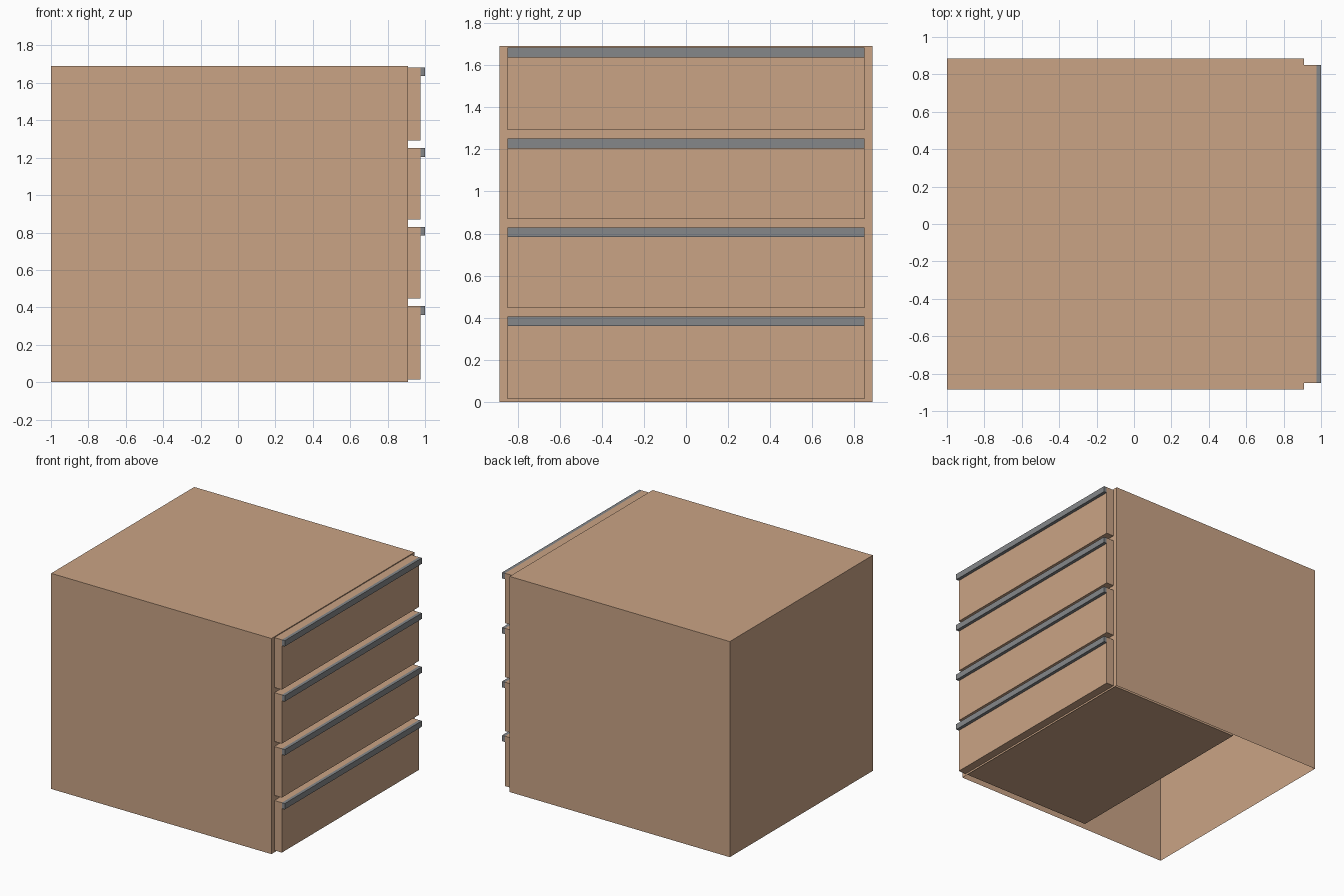
import bpy, bmesh

if "Cube" in bpy.data.objects:
    bpy.data.objects.remove(bpy.data.objects["Cube"])


def material(name, rgb):
    m = bpy.data.materials.new(name)
    m.diffuse_color = (*rgb, 1.0)
    m.use_nodes = True
    m.node_tree.nodes["Principled BSDF"].inputs["Base Color"].default_value = m.diffuse_color
    return m


wood = material("light wood", (0.59, 0.37, 0.235))
metal = material("grey metal", (0.235, 0.245, 0.255))


def box(name, lo, hi, mat, open_bottom=False):
    bm = bmesh.new()
    bmesh.ops.create_cube(bm, size=1.0)
    for v in bm.verts:
        v.co = [lo[i] + (v.co[i] + 0.5) * (hi[i] - lo[i]) for i in range(3)]
    if open_bottom:
        bm.normal_update()
        under = [f for f in bm.faces if f.normal.z < -0.5]
        bmesh.ops.delete(bm, geom=under, context='FACES_ONLY')
    me = bpy.data.meshes.new(name)
    bm.to_mesh(me)
    bm.free()
    me.materials.append(mat)
    ob = bpy.data.objects.new(name, me)
    bpy.context.collection.objects.link(ob)
    return ob


# Cabinet shell, hollow and open underneath
box("cabinet_body", (-1.0, -0.886, 0.0), (0.91, 0.886, 1.69), wood, open_bottom=True)

# Four drawers reaching into the shell, each with a full-width handle strip
DRAWER_Y = 0.849
spans = [(0.015, 0.406), (0.446, 0.829), (0.869, 1.251), (1.292, 1.683)]
for n, (bottom, top) in enumerate(spans, 1):
    box(f"drawer_{n}", (-0.24, -DRAWER_Y, bottom), (0.975, DRAWER_Y, top), wood)
    box(f"drawer_handle_{n}", (0.975, -DRAWER_Y, top - 0.046), (1.0, DRAWER_Y, top), metal)
